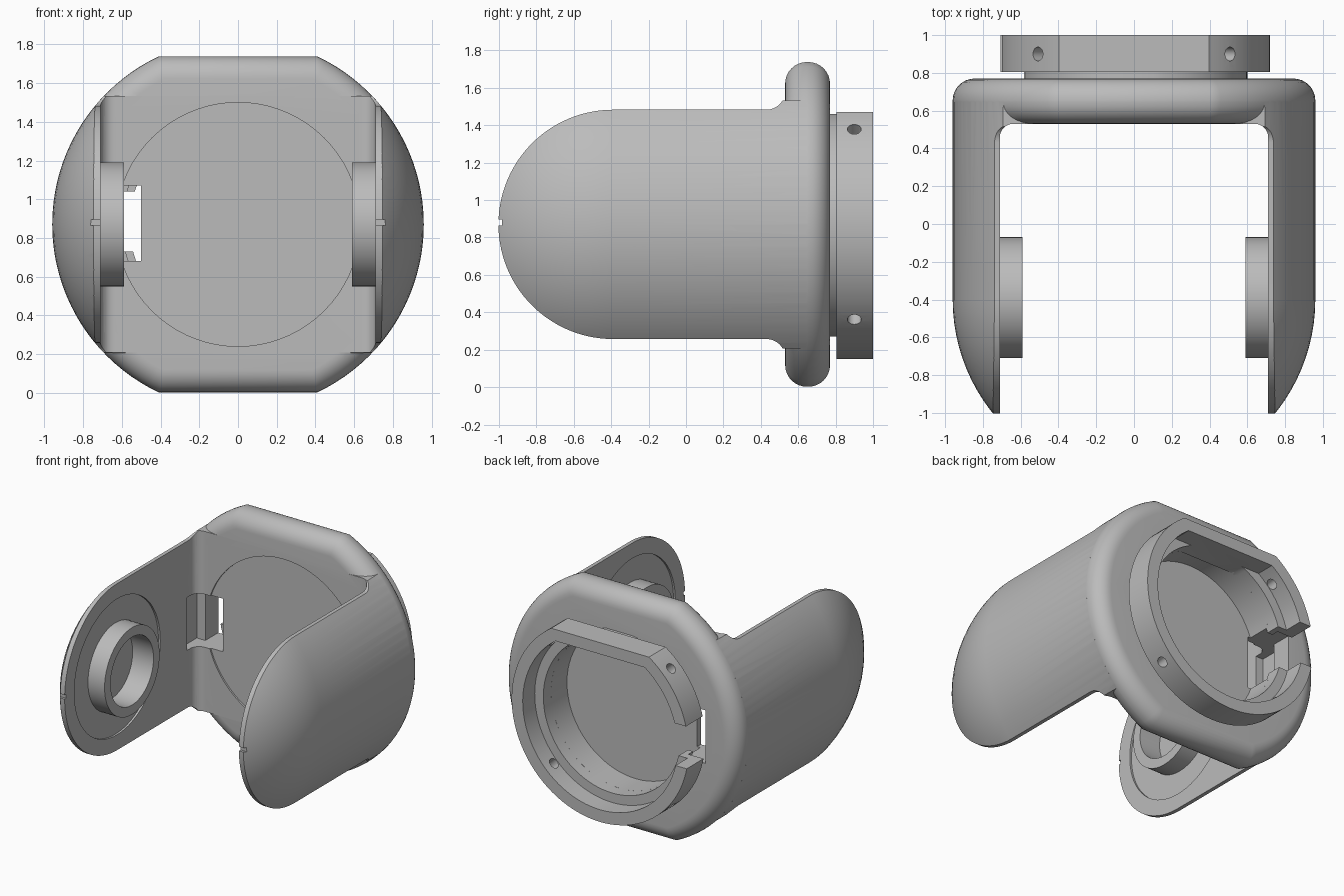
import bpy, bmesh, math
from mathutils import Matrix, Vector

cube = bpy.data.objects.get("Cube")
if cube:
    bpy.data.objects.remove(cube, do_unlink=True)

CZ = 0.87        # height of the main axis
R = 0.96         # outer body radius
ARM_Y = -0.39    # centre of the rounded arm ends

grey = bpy.data.materials.new("plain_grey")
grey.use_nodes = True
grey.diffuse_color = (0.5, 0.5, 0.5, 1)
grey.node_tree.nodes["Principled BSDF"].inputs["Base Color"].default_value = (0.5, 0.5, 0.5, 1)


def make_object(name, bm):
    bmesh.ops.recalc_face_normals(bm, faces=bm.faces[:])
    mesh = bpy.data.meshes.new(name)
    bm.to_mesh(mesh)
    bm.free()
    mesh.materials.append(grey)
    obj = bpy.data.objects.new(name, mesh)
    bpy.context.collection.objects.link(obj)
    return obj


def prism(name, points, axis, lo, hi, bevel=0):
    """Extrude a 2D outline (heights relative to the main axis) along x or y."""
    bm = bmesh.new()

    def place(p, d):
        return (d, p[0], CZ + p[1]) if axis == "x" else (p[0], d, CZ + p[1])

    base = bm.faces.new([bm.verts.new(place(p, lo)) for p in points])
    ext = bmesh.ops.extrude_face_region(bm, geom=[base], use_keep_orig=True)
    shift = Vector((hi - lo, 0, 0)) if axis == "x" else Vector((0, hi - lo, 0))
    bmesh.ops.translate(bm, verts=[g for g in ext["geom"] if isinstance(g, bmesh.types.BMVert)], vec=shift)
    bmesh.ops.recalc_face_normals(bm, faces=bm.faces[:])
    if bevel:
        rims = [e for e in bm.edges if abs(e.verts[0].co.y - e.verts[1].co.y) < 1e-5]
        bmesh.ops.bevel(bm, geom=rims, offset=bevel, segments=8, profile=0.5, affect="EDGES")
    return make_object(name, bm)


def arc(cx, cy, r, a0, a1, n=16):
    return [(cx + r * math.cos(math.radians(a0 + (a1 - a0) * i / n)),
             cy + r * math.sin(math.radians(a0 + (a1 - a0) * i / n))) for i in range(n + 1)]


def circle(r, cx=0.0, n=72):
    return arc(cx, 0, r, 0, 360, n)[:-1]


def clipped_circle(r, bottom, top):
    """Circle cut flat at the given distances below and above its centre."""
    a = -math.degrees(math.asin(min(bottom / r, 1)))
    b = math.degrees(math.asin(min(top / r, 1)))
    right = arc(0, 0, r, a, b, 40)
    left = [(-x, z) for x, z in reversed(right)]
    return right + (left[:-1] if bottom >= r else left)


def rect(x0, x1, z0, z1):
    return [(x0, z0), (x1, z0), (x1, z1), (x0, z1)]


def combine(target, tool, operation="DIFFERENCE"):
    mod = target.modifiers.new("combine", "BOOLEAN")
    mod.operation, mod.object, mod.solver = operation, tool, "EXACT"
    bpy.context.view_layer.objects.active = target
    bpy.ops.object.modifier_apply(modifier=mod.name)
    bpy.data.objects.remove(tool, do_unlink=True)


def finish(obj):
    bpy.ops.object.select_all(action="DESELECT")
    obj.select_set(True)
    bpy.context.view_layer.objects.active = obj
    bpy.ops.object.shade_smooth_by_angle(angle=math.radians(30))


# Round-nosed cylinder that gives the arms their outer skin
bm = bmesh.new()
nose = arc(-0.4, 0, R, 180, 90, 24) + [(0.65, R), (0.65, 0)]
verts = [bm.verts.new((r, y, CZ)) for y, r in nose]
edges = [bm.edges.new(pair) for pair in zip(verts, verts[1:])]
bmesh.ops.spin(bm, geom=verts + edges, cent=(0, 0, CZ), axis=(0, 1, 0),
               angle=math.tau, steps=96, use_duplicate=False)
bmesh.ops.remove_doubles(bm, verts=bm.verts[:], dist=1e-4)
arms = make_object("arms", bm)

# Side outline of the arms: round end, straight edges, flare into the plate
upper = arc(ARM_Y, 0, 0.613, 180, 90, 28) + arc(0.43, 0.713, 0.1, -90, -30, 8) + [(0.65, 0.665)]
outline = upper + [(y, -z) for y, z in reversed(upper[1:])]
combine(arms, prism("arm_outline", outline, "x", -1.2, 1.2), "INTERSECT")

# Opening between the arms with filleted inner corners
bm = bmesh.new()
corner = arc(0.64, 0.46, 0.07, 0, 90, 8)
plan = [(0.71, -2)] + corner
plan += [(-x, y) for x, y in reversed(plan)]
face = bm.faces.new([bm.verts.new((x, y, -1)) for x, y in plan])
ext = bmesh.ops.extrude_face_region(bm, geom=[face], use_keep_orig=True)
bmesh.ops.translate(bm, vec=(0, 0, 4), verts=[g for g in ext["geom"] if isinstance(g, bmesh.types.BMVert)])
combine(arms, make_object("opening", bm))

# Back plate with rounded rim, joined to the arms
body = prism("yoke_body", clipped_circle(R, 0.868, 0.868), "y", 0.53, 0.77, bevel=0.116)
combine(body, arms, "UNION")

# Shallow front recess and deep rear bore
combine(body, prism("front_recess", circle(0.63), "y", 0.4, 0.542))
combine(body, prism("rear_bore", circle(0.56), "y", 0.585, 1.1))

# Cable passage in the right inner corner
combine(body, prism("passage", rect(-0.70, -0.5, -0.19, 0.2), "y", 0.5, 1.1))
combine(body, prism("pocket", rect(-0.77, -0.575, -0.19, 0.2), "y", 0.42, 0.62))

# Pivot recesses, pivot bores and tip notches on both arms
for s in (-1, 1):
    for r, depth in ((0.5, 0.725), (0.25, 0.76)):
        lo, hi = sorted((s * 0.6, s * depth))
        combine(body, prism("pivot_cut", circle(r, ARM_Y), "x", lo, hi))
    lo, hi = sorted((s * 0.6, s * 0.9))
    combine(body, prism("tip_notch", rect(-1.1, -0.985, -0.005, 0.025), "x", lo, hi))
finish(body)

# Hub rings on the inner faces of the arms
for side, s in (("left", 1), ("right", -1)):
    lo, hi = sorted((s * 0.59, s * 0.735))
    hub = prism(side + "_hub_ring", circle(0.32, ARM_Y), "x", lo, hi)
    combine(hub, prism("hub_bore", circle(0.25, ARM_Y), "x", lo - 0.1, hi + 0.1))
    finish(hub)

# Rear mounting ring on a short neck, flat on top
ring = prism("mounting_ring", clipped_circle(0.72, 0.72, 0.6), "y", 0.805, 1.0)
combine(ring, prism("neck", clipped_circle(0.6, 0.6, 0.59), "y", 0.75, 0.83), "UNION")
combine(ring, prism("ring_bore", clipped_circle(0.56, 0.56, 0.515), "y", 0.7, 1.1))
combine(ring, prism("ring_step", clipped_circle(0.63, 0.63, 0.515), "y", 0.86, 1.1))
combine(ring, prism("ring_gap", rect(-0.9, -0.5, -0.14, 0.17), "y", 0.7, 1.1))

# Four radial screw holes
for angle in (45, 135, 225, 315):
    bm = bmesh.new()
    turn = Matrix.Rotation(math.radians(angle), 4, "Y")
    bmesh.ops.create_cone(bm, cap_ends=True, segments=20, radius1=0.037, radius2=0.037, depth=0.4,
                          matrix=Matrix.Translation((0, 0.9, CZ)) @ turn @ Matrix.Translation((0, 0, 0.7)))
    combine(ring, make_object("screw_hole", bm))
finish(ring)
